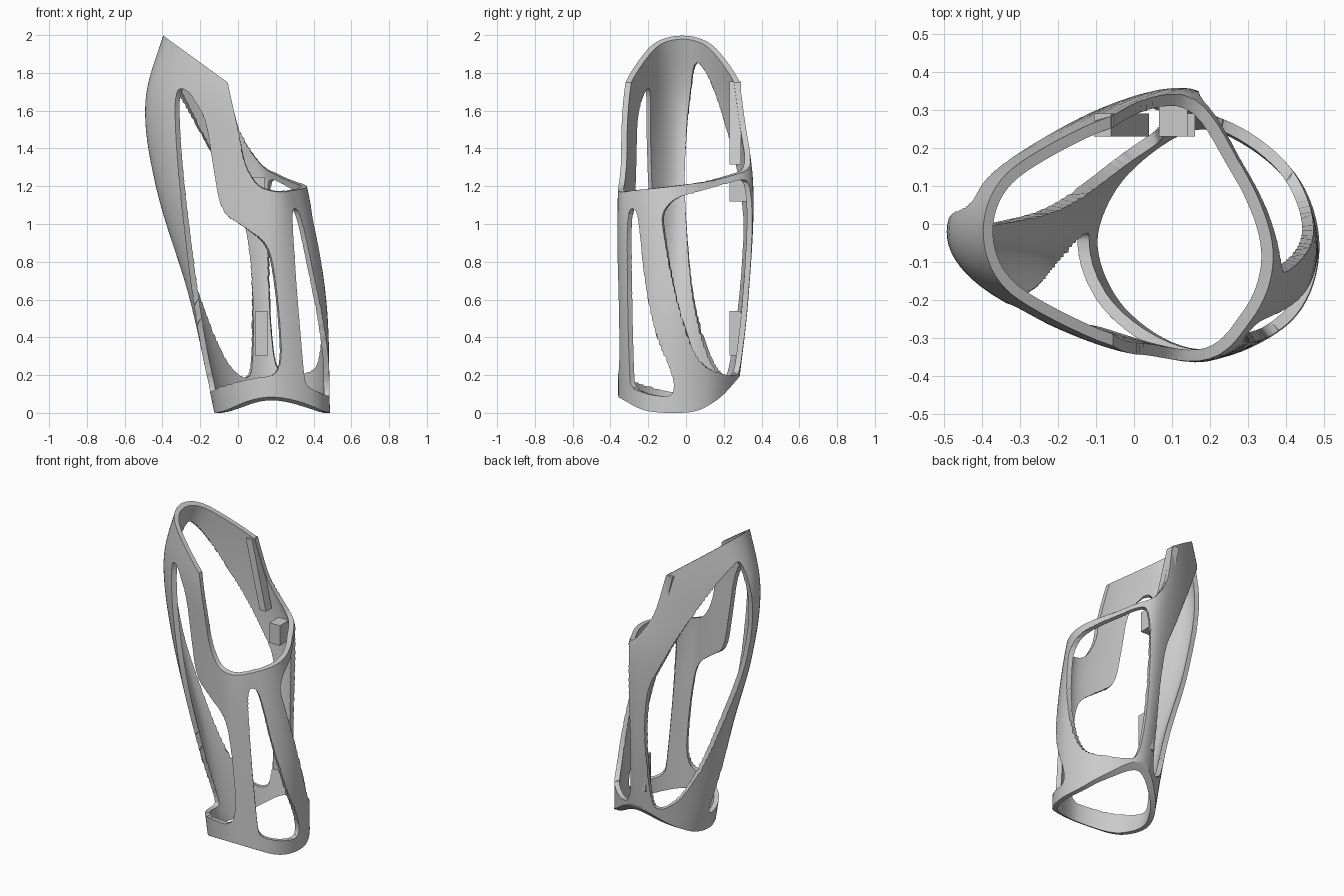
import bpy, bmesh, math
from mathutils import Vector

if "Cube" in bpy.data.objects:
    bpy.data.objects.remove(bpy.data.objects["Cube"])

# Shell cross-sections: left, front-left, front, front-right, right, back-right, back, back-left
KEYS = [0.0, 0.6, 1.2, 1.65, 2.05]
SECTIONS = [
    [(-.125, -.04), (-.045, -.24), (.17, -.358), (.41, -.26), (.487, -.06), (.41, .15), (.19, .26), (-.03, .15)],
    [(-.255, -.03), (-.13, -.24), (.16, -.362), (.39, -.25), (.467, -.06), (.38, .17), (.16, .33), (-.09, .2)],
    [(-.435, -.02), (-.26, -.23), (.14, -.36), (.305, -.25), (.365, -.07), (.29, .15), (.13, .355), (-.22, .23)],
    [(-.49, -.02), (-.38, -.18), (-.02, -.335), (.16, -.25), (.25, -.04), (.16, .18), (-.02, .30), (-.38, .14)],
    [(-.38, -.02), (-.29, -.19), (.0, -.29), (.14, -.2), (.2, -.02), (.14, .16), (.0, .26), (-.29, .15)],
]


def hermite(p0, p1, m0, m1, t):
    return (p0 * (2*t**3 - 3*t*t + 1) + m0 * (t**3 - 2*t*t + t)
            + p1 * (3*t*t - 2*t**3) + m1 * (t**3 - t*t))


def section(z):
    """Eight control points at height z, smoothly blended between the keys."""
    z = min(max(z, KEYS[0]), KEYS[-1])
    i = max(k for k in range(len(KEYS) - 1) if KEYS[k] <= z)
    h = KEYS[i+1] - KEYS[i]
    S = [[Vector(p) for p in s] for s in SECTIONS]

    def slope(k, j):
        a, b = max(k-1, 0), min(k+1, len(KEYS)-1)
        return (S[b][j] - S[a][j]) / (KEYS[b] - KEYS[a]) * h
    return [hermite(S[i][j], S[i+1][j], slope(i, j), slope(i+1, j), (z - KEYS[i]) / h)
            for j in range(8)]


def ring(z, per=9):
    c = section(z)
    out = []
    for j in range(8):
        a, b, d, e = c[j-1], c[j], c[(j+1) % 8], c[(j+2) % 8]
        for s in range(per):
            p = hermite(b, d, (d-a)/2, (e-b)/2, s/per)
            out.append(Vector((p.x, p.y, z)))
    return out


def axis(z):
    c = section(z)
    return Vector(((c[0].x + c[4].x)/2, (c[2].y + c[6].y)/2, z))


def make_object(name, rings, caps=True):
    bm = bmesh.new()
    vs = [[bm.verts.new(p) for p in r] for r in rings]
    n = len(rings[0])
    for a, b in zip(vs, vs[1:]):
        for i in range(n):
            bm.faces.new((a[i], a[(i+1) % n], b[(i+1) % n], b[i]))
    if caps:
        ends = [bm.faces.new(vs[0][::-1]), bm.faces.new(vs[-1])]
        bmesh.ops.triangulate(bm, faces=ends, ngon_method='EAR_CLIP')
    bmesh.ops.recalc_face_normals(bm, faces=bm.faces)
    me = bpy.data.meshes.new(name)
    bm.to_mesh(me)
    bm.free()
    ob = bpy.data.objects.new(name, me)
    bpy.context.collection.objects.link(ob)
    return ob


def chaikin(pts, rounds=3, closed=True):
    pts = [Vector(p) for p in pts]
    for _ in range(rounds):
        pairs = list(zip(pts, pts[1:] + pts[:1])) if closed else list(zip(pts, pts[1:]))
        new = [q for a, b in pairs for q in (a.lerp(b, .22), a.lerp(b, .78))]
        pts = new if closed else [pts[0]] + new[1:-1] + [pts[-1]]
    return pts


# Main shell
shell = make_object("shell_frame", [ring(-.1 + 2.25*i/44) for i in range(45)], caps=False)
sol = shell.modifiers.new("thickness", 'SOLIDIFY')
sol.thickness, sol.offset = .03, -1

cutters = []


def window(name, pts):
    """Opening cut radially through the wall from an outline near its surface."""
    pts = chaikin(pts)
    cutters.append(make_object(name, [[axis(p.z) + (p - axis(p.z)) * k for p in pts] for k in (.35, 3)]))


window("cut_front_left", [
    (-.34, -.21, 1.72), (-.27, -.25, 1.71), (-.17, -.29, 1.56), (-.135, -.31, 1.3), (-.095, -.32, 1.06),
    (.04, -.345, .98), (.17, -.36, .88), (.215, -.36, .6), (.24, -.35, .2), (.05, -.32, .18),
    (-.115, -.03, .09), (-.13, -.02, .18), (-.235, -.12, .65), (-.28, -.18, .97), (-.33, -.21, 1.39)])
window("cut_back_left", [
    (-.45, .05, 1.88), (-.39, .13, 1.8), (-.29, .2, 1.64), (-.14, .27, 1.38), (-.04, .31, 1.17),
    (.045, .34, 1.0), (.08, .34, .7), (.065, .29, .2), (.0, .22, .18), (-.09, .13, .28),
    (-.24, .04, .6), (-.37, .0, 1.0), (-.45, -.01, 1.3), (-.475, .01, 1.6)])
window("cut_front_right", [
    (.27, -.295, 1.03), (.285, -.285, 1.09), (.325, -.25, 1.06), (.39, -.21, .7), (.44, -.15, .4),
    (.475, -.06, .17), (.475, -.07, .08), (.43, -.2, .1), (.355, -.29, .14), (.345, -.3, .25), (.31, -.31, .65)])
window("cut_back_right", [
    (.36, -.12, 1.06), (.36, -.06, 1.14), (.3, .12, 1.19), (.2, .29, 1.24), (.165, .33, 1.22),
    (.167, .35, .9), (.17, .31, .5), (.2, .27, .21), (.3, .21, .19), (.44, .06, .25),
    (.465, -.05, .6), (.4, -.12, .97)])

# Upper rim trim: front and back profiles, extended past the wall
front = [(.03, 1.32), (.1, 1.2), (.2, 1.17), (.32, 1.17), (.8, 1.17)]
back = [(.055, 1.4), (.14, 1.29), (.25, 1.265), (.34, 1.245), (.8, 1.24)]


def rim(curve, y):
    c = chaikin([(-.055, 1.75), (0, 1.5)] + curve, 2, closed=False)
    line = [(-.745, 2.25)] + [tuple(p) for p in c] + [(.8, 3), (-.745, 3)]
    return [Vector((x, y, z)) for x, z in line]


f, b = rim(front, -.34), rim(back, .33)
cutters.append(make_object("cut_rim", [[p.lerp(q, -.5) for p, q in zip(f, b)], [p.lerp(q, 1.5) for p, q in zip(f, b)]]))

# Curved bottom trim
low = chaikin([(-.6, .22), (-.36, .085), (-.23, .01), (-.08, -.003), (.06, .005), (.18, .075), (.27, .175), (.5, .45)], 2, closed=False)
low = [(p.x, p.y) for p in low] + [(.5, -.6), (-.6, -.6)]
cutters.append(make_object("cut_base", [[Vector((x, y, z)) for y, z in low] for x in (-1, 1)]))

for c in cutters:
    c.hide_render = True
    m = shell.modifiers.new(c.name, 'BOOLEAN')
    m.operation, m.solver, m.object = 'DIFFERENCE', 'EXACT', c
dg = bpy.context.evaluated_depsgraph_get()
done = bpy.data.meshes.new_from_object(shell.evaluated_get(dg))
shell.modifiers.clear()
shell.data = done
for c in cutters:
    bpy.data.objects.remove(c)
bpy.context.view_layer.objects.active = shell
shell.select_set(True)
bpy.ops.object.shade_smooth_by_angle(angle=math.radians(35))


# Small mounting blocks inside the back wall
def block(name, x0, x1, z0, z1, y0, y1, lean=0):
    make_object(name, [[Vector((x + s, y, z)) for x, y in ((x0, y0), (x1, y0), (x1, y1), (x0, y1))]
                       for z, s in ((z0, 0), (z1, lean))])


block("lower_block", .09, .16, .305, .54, .23, .29)
block("middle_block", .065, .14, 1.12, 1.25, .23, .33)
block("upper_slanted_block", -.005, .04, 1.315, 1.755, .23, .29, -.1)
